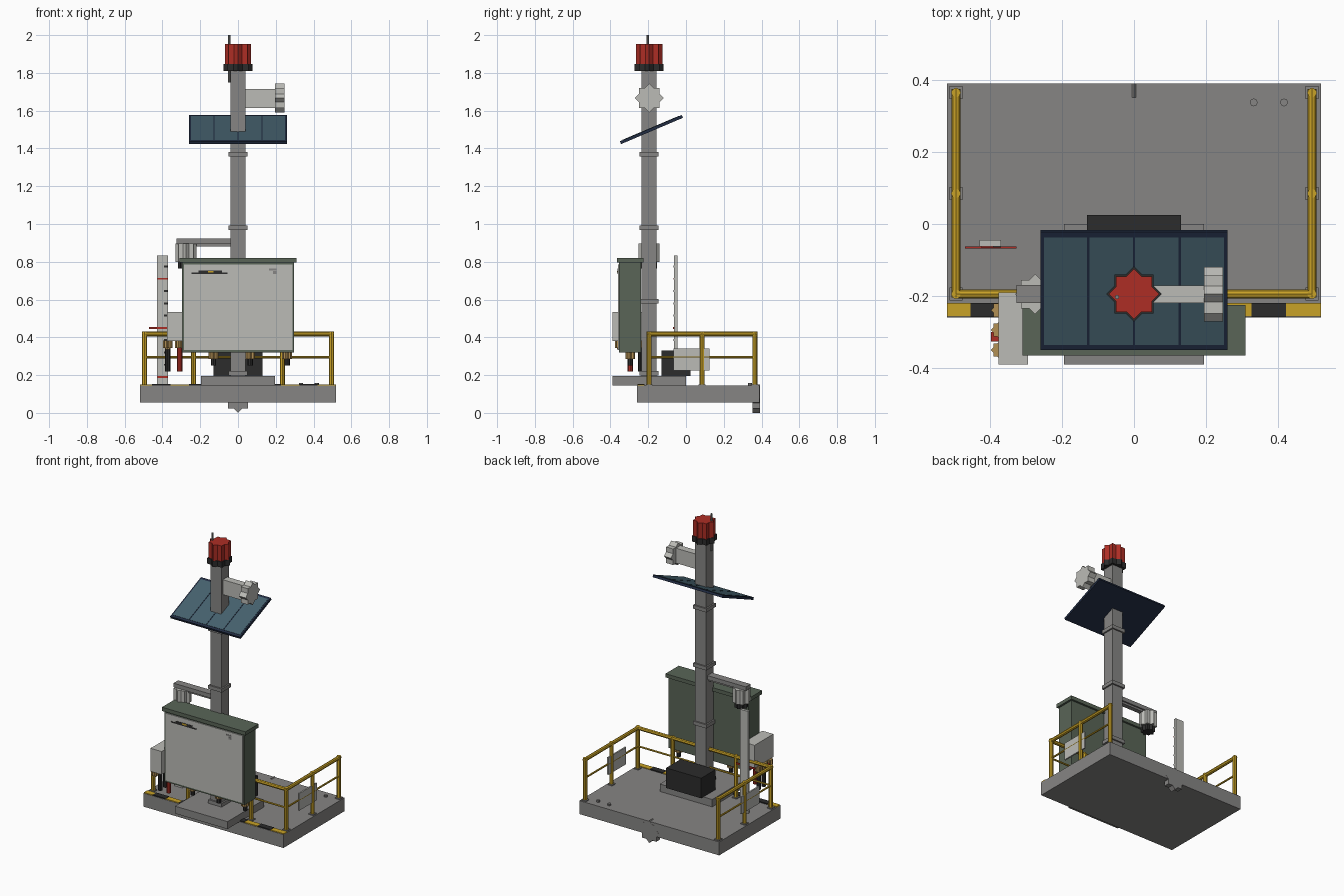
import bpy, bmesh, math
from mathutils import Vector, Matrix

cube = bpy.data.objects.get("Cube")
if cube:
    bpy.data.objects.remove(cube, do_unlink=True)


def material(name, rgb):
    m = bpy.data.materials.new(name)
    m.use_nodes = True
    m.diffuse_color = (*rgb, 1)
    m.node_tree.nodes["Principled BSDF"].inputs["Base Color"].default_value = (*rgb, 1)
    return m


GREY = material("steel grey", (0.24, 0.235, 0.23))
LIGHT = material("light grey", (0.5, 0.5, 0.47))
GREEN = material("cabinet green", (0.1, 0.13, 0.095))
YELLOW = material("safety yellow", (0.58, 0.36, 0.02))
RED = material("signal red", (0.42, 0.027, 0.018))
BLACK = material("black", (0.025, 0.025, 0.025))
NAVY = material("panel navy", (0.015, 0.025, 0.055))
CELL = material("solar cell", (0.06, 0.12, 0.155))
BRASS = material("brass", (0.45, 0.28, 0.09))


def finish(name, bm, mat):
    bmesh.ops.recalc_face_normals(bm, faces=bm.faces)
    mesh = bpy.data.meshes.new(name)
    bm.to_mesh(mesh)
    bm.free()
    mesh.materials.append(mat)
    ob = bpy.data.objects.new(name, mesh)
    bpy.context.collection.objects.link(ob)
    return ob


def box(name, mat, x, y, z):
    """Block given by its (min, max) along each axis."""
    bm = bmesh.new()
    bmesh.ops.create_cube(bm, size=1)
    for v in bm.verts:
        v.co = Vector([(r[0] + r[1]) / 2 + c * (r[1] - r[0]) for r, c in zip((x, y, z), v.co)])
    return finish(name, bm, mat)


def prism(name, mat, start, end, radius, points=8, inner=1.0):
    """Straight bar between two points; inner below 1 gives a star section."""
    start, end = Vector(start), Vector(end)
    axis = end - start
    turn = axis.to_track_quat('Z', 'Y').to_matrix().to_4x4()
    bm = bmesh.new()
    count = points * 2 if inner < 1 else points
    ring = []
    for i in range(count):
        a = 2 * math.pi * i / count
        r = radius * (inner if i % 2 else 1)
        ring.append(bm.verts.new((r * math.cos(a), r * math.sin(a), 0)))
    face = bm.faces.new(ring)
    top = bmesh.ops.extrude_face_region(bm, geom=[face])
    for v in top["geom"]:
        if isinstance(v, bmesh.types.BMVert):
            v.co.z += axis.length
    bm.transform(Matrix.Translation(start) @ turn)
    return finish(name, bm, mat)


def star(name, mat, start, end, radius):
    return prism(name, mat, start, end, radius, 8, 0.765)


PY = -0.195  # mast centre line

# Platform, plinth, battery box, drain and bolts
box("platform", GREY, (-0.52, 0.52), (-0.26, 0.39), (0.055, 0.145))
box("plinth", GREY, (-0.195, 0.195), (-0.39, 0), (0.145, 0.195))
box("battery_box", BLACK, (-0.13, 0.13), (-0.13, 0.025), (0.195, 0.33))
star("drain_flange", GREY, (0, 0.352, 0.075), (0, 0.391, 0.075), 0.075)
for x in (0.333, 0.417):
    prism("deck_bolt", GREY, (x, 0.338, 0.14), (x, 0.338, 0.157), 0.011)

# Hazard strip on the front edge
box("hazard_strip", YELLOW, (-0.52, 0.52), (-0.257, -0.22), (0.143, 0.15))
for i in range(5):
    x = -0.406 + 0.195 * i
    box("hazard_band", BLACK, (x - 0.048, x + 0.048), (-0.258, -0.219), (0.143, 0.152))

# Railings
RX, TOP, MID, BACK = 0.495, 0.418, 0.295, 0.365
for z, r in ((TOP, 0.0125), (MID, 0.006)):
    prism("front_rail", YELLOW, (-RX, PY, z), (RX, PY, z), r)
    for s in (-1, 1):
        prism("side_rail", YELLOW, (s * RX, PY - 0.01, z), (s * RX, BACK + 0.01, z), r)
for s in (-1, 1):
    for x, y in ((RX, PY), (RX, 0.085), (RX, BACK), (0.235, PY)):
        prism("rail_post", YELLOW, (s * x, y, 0.145), (s * x, y, TOP + 0.012), 0.0135)
        box("post_foot", GREY, (s * x - 0.018, s * x + 0.018), (y - 0.018, y + 0.018), (0.145, 0.151))
    box("rail_sign", LIGHT, (s * RX - 0.005, s * RX + 0.005), (-0.065, 0.125), (0.225, 0.34))

# Mast with collars
box("mast", GREY, (-0.04, 0.04), (PY - 0.04, PY + 0.04), (0.195, 1.82))
for z in (0.21, 0.59, 0.98, 1.37):
    box("mast_collar", GREY, (-0.05, 0.05), (PY - 0.05, PY + 0.05), (z - 0.012, z + 0.012))

# Beacon and antenna
star("beacon_base", BLACK, (0, PY, 1.81), (0, PY, 1.848), 0.077)
star("beacon_lamp", RED, (0, PY, 1.848), (0, PY, 1.953), 0.07)
prism("antenna", GREY, (-0.047, PY - 0.008, 1.75), (-0.047, PY - 0.008, 2.0), 0.006)

# Side sensor near the top
box("sensor_arm", LIGHT, (0.04, 0.2), (PY - 0.024, PY + 0.024), (1.615, 1.715))
star("sensor_head", LIGHT, (0.195, PY, 1.667), (0.247, PY, 1.667), 0.076)

# Tilted solar panel
tilt = Matrix.Translation((0, -0.183, 1.5)) @ Matrix.Rotation(math.radians(23), 4, 'X')
panel = [box("panel_frame", NAVY, (-0.26, 0.26), (-0.178, 0.178), (-0.008, 0.008))]
for i in range(4):
    x = -0.19 + i * 0.1267
    panel.append(box("panel_cell", CELL, (x - 0.06, x + 0.06), (-0.162, 0.162), (0, 0.01)))
for ob in panel:
    ob.data.transform(tilt)

# Equipment cabinet
box("cabinet_body", GREEN, (-0.297, 0.297), (-0.355, -0.238), (0.32, 0.8))
box("cabinet_roof", GREEN, (-0.31, 0.31), (-0.365, -0.225), (0.795, 0.82))
box("cabinet_door", LIGHT, (-0.285, 0.288), (-0.361, -0.35), (0.333, 0.785))
box("door_label", BLACK, (-0.245, -0.055), (-0.363, -0.36), (0.734, 0.742))
box("door_label_top", BLACK, (-0.21, -0.085), (-0.363, -0.36), (0.742, 0.754))
box("door_label_accent", YELLOW, (-0.16, -0.13), (-0.364, -0.36), (0.742, 0.752))
box("door_plate", GREY, (0.165, 0.205), (-0.363, -0.36), (0.755, 0.765))
box("door_plate_low", GREY, (0.185, 0.205), (-0.363, -0.36), (0.735, 0.75))


def gland(x, y, z, cable, end):
    """Brass cable gland with a cable stub hanging below it."""
    star("cable_gland", BRASS, (x, y, z), (x, y, z - 0.038), 0.026)
    prism("cable_stub", cable, (x, y, z - 0.036), (x, y, end), 0.014)


for x in (-0.13, 0.065, 0.26):
    gland(x, -0.295, 0.322, BLACK, 0.252)

# Junction box on the cabinet side
box("junction_box", LIGHT, (-0.377, -0.295), (-0.39, -0.19), (0.38, 0.535))
for y, cable in ((-0.24, BLACK), (-0.295, RED), (-0.35, BRASS)):
    end = 0.335 if cable is BRASS else 0.22
    gland(-0.372, y, 0.382, BLACK if cable is RED else cable, end)
gland(-0.308, -0.295, 0.382, RED, 0.22)
box("red_tag", RED, (-0.398, -0.36), (-0.326, -0.3), (0.352, 0.366))

# Level sensor on a bracket
box("bracket_arm", GREY, (-0.326, -0.04), (PY - 0.025, PY + 0.025), (0.895, 0.922))
box("bracket_rib", GREY, (-0.22, -0.04), (PY - 0.015, PY + 0.015), (0.882, 0.897))
star("level_sensor", LIGHT, (-0.275, PY, 0.8), (-0.275, PY, 0.896), 0.056)
star("level_sensor_nose", BLACK, (-0.275, PY, 0.765), (-0.275, PY, 0.8), 0.042)

# Staff gauge with ticks and a red marker
box("gauge_board", LIGHT, (-0.43, -0.37), (-0.063, -0.045), (0.145, 0.832))
for i in range(10):
    z = 0.19 + i * 0.065
    major = i % 4 == 0
    box("gauge_tick", RED if major else BLACK, (-0.425 if major else -0.392, -0.37),
        (-0.066, -0.06), (z - 0.005, z + 0.005))
box("gauge_marker", RED, (-0.47, -0.327), (-0.068, -0.062), (0.444, 0.456))
